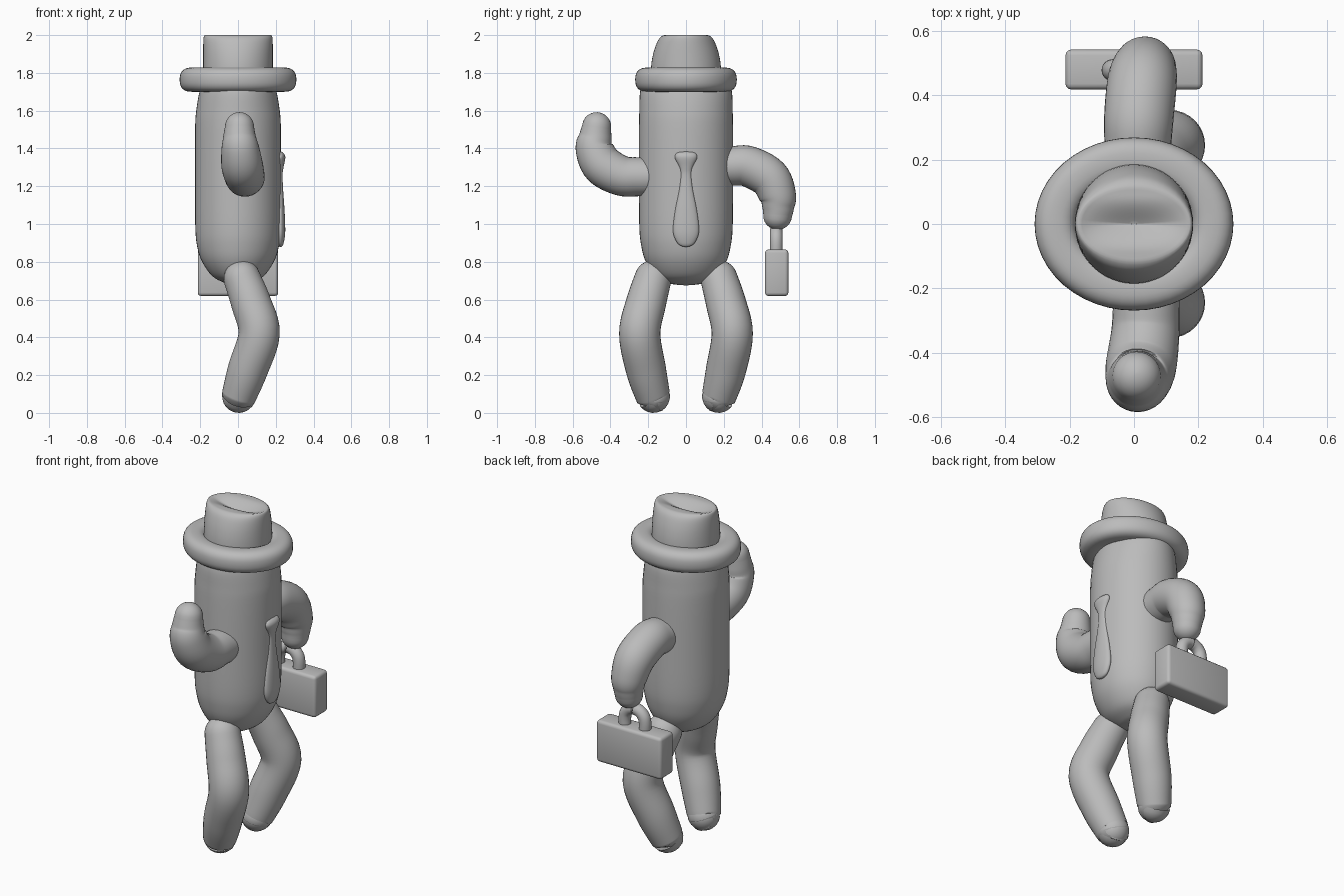
import bpy, bmesh, math
from mathutils import Vector

if "Cube" in bpy.data.objects:
    bpy.data.objects.remove(bpy.data.objects["Cube"])

grey = bpy.data.materials.new("plain grey")
grey.diffuse_color = (0.5, 0.5, 0.5, 1)
grey.use_nodes = True
grey.node_tree.nodes["Principled BSDF"].inputs["Base Color"].default_value = grey.diffuse_color
N = 48


def finish(bm, name, angle=60):
    bmesh.ops.recalc_face_normals(bm, faces=bm.faces)
    me = bpy.data.meshes.new(name)
    bm.to_mesh(me)
    bm.free()
    ob = bpy.data.objects.new(name, me)
    bpy.context.collection.objects.link(ob)
    me.materials.append(grey)
    bpy.ops.object.select_all(action='DESELECT')
    ob.select_set(True)
    bpy.context.view_layer.objects.active = ob
    bpy.ops.object.shade_smooth_by_angle(angle=math.radians(angle))
    return ob


def loft(name, rings, closed=False):
    """Skin a list of point rings; closed joins last to first, else the ends are capped."""
    bm = bmesh.new()
    vs = [[bm.verts.new(p) for p in r] for r in rings]
    n = len(vs[0])
    pairs = list(zip(vs, vs[1:])) + ([(vs[-1], vs[0])] if closed else [])
    for a, b in pairs:
        for i in range(n):
            j = (i + 1) % n
            bm.faces.new((a[i], a[j], b[j], b[i]))
    if not closed:
        bm.faces.new(vs[0])
        bm.faces.new(vs[-1])
    return finish(bm, name)


def smooth(points, steps=6):
    """Catmull-Rom interpolation of tuples of any length."""
    p = [Vector(q) for q in points]
    p = [2 * p[0] - p[1]] + p + [2 * p[-1] - p[-2]]
    out = []
    for a, b, c, d in zip(p, p[1:], p[2:], p[3:]):
        for s in range(steps):
            t = s / steps
            out.append(0.5 * (2 * b + (c - a) * t + (2 * a - 5 * b + 4 * c - d) * t * t
                              + (3 * b - a - 3 * c + d) * t ** 3))
    return out + [p[-2]]


def ellipse(rx, ry, z, cx=0):
    return [Vector((cx + rx * math.cos(2 * math.pi * i / N),
                    ry * math.sin(2 * math.pi * i / N), z)) for i in range(N)]


def tube(name, points):
    """Round-ended limb through (x, y, z, radius) points."""
    path = smooth(points)
    c = [q.to_3d() for q in path]
    r = [q[3] for q in path]
    t0, t1 = (c[1] - c[0]).normalized(), (c[-1] - c[-2]).normalized()
    arc = [math.radians(a) for a in (88, 75, 60, 45, 30, 15)]
    stations = [(c[0] - t0 * r[0] * math.sin(a), r[0] * math.cos(a), t0) for a in arc]
    for i in range(len(c)):
        t = (c[min(i + 1, len(c) - 1)] - c[max(i - 1, 0)]).normalized()
        stations.append((c[i], r[i], t))
    stations += [(c[-1] + t1 * r[-1] * math.sin(a), r[-1] * math.cos(a), t1) for a in reversed(arc)]
    rings = []
    for p, rad, t in stations:
        u = (Vector((1, 0, 0)) - t * t.x).normalized()
        v = t.cross(u)
        rings.append([p + rad * (u * math.cos(2 * math.pi * i / 32) + v * math.sin(2 * math.pi * i / 32))
                      for i in range(32)])
    return loft(name, rings)


# Body: long rounded oval column, (z, half x, half y)
body = [(.675, .004, .004), (.68, .04, .06), (.69, .075, .105), (.725, .137, .165), (.80, .19, .213),
        (.88, .216, .236), (.98, .226, .247), (1.2, .227, .249), (1.5, .227, .249), (1.6, .221, .247),
        (1.7, .204, .243), (1.77, .18, .22)]
loft("body", [ellipse(rx, ry, z) for z, rx, ry in smooth(body, 4)])

# Hat brim: thick oval roll with a squarish section
brim = []
for k in range(32):
    a = 2 * math.pi * k / 32
    ca, sa = math.cos(a), math.sin(a)
    w = .065 * math.copysign(abs(ca) ** .8, ca)
    h = .064 * math.copysign(abs(sa) ** .8, sa)
    brim.append(ellipse(.244 + w, .204 + w, 1.764 + h))
loft("hat_brim", brim, closed=True)

# Hat crown: wedge-shaped towards the top, with a creased dent along x
crown = [(1.72, .184, .186), (1.83, .184, .185), (1.9, .184, .174), (1.95, .184, .158),
         (1.98, .183, .143), (1.995, .18, .127), (2.0, .174, .115)]
rings = [ellipse(rx, ry, z) for z, rx, ry in smooth(crown, 3)]
for s in (.93, .86, .78, .7, .6, .5, .4, .3, .2, .1, .01):
    ring = ellipse(.174 * s, .115 * s, 2.0)
    for p in ring:
        f = max(0, 1 - (p.x / .172) ** 2)
        d = max(0, 1 - abs(p.y) / .085)
        p.z -= .04 * f * d * d * (3 - 2 * d) ** .5
    rings.append(ring)
loft("hat_crown", rings)

# Arms: one raised, one hanging down to the case
tube("raised_arm", [(.04, -.15, 1.25, .1), (.038, -.25, 1.25, .103), (.035, -.34, 1.255, .106),
                    (.022, -.44, 1.31, .11), (.012, -.485, 1.40, .1), (.008, -.48, 1.46, .087),
                    (.008, -.473, 1.515, .077)])
tube("lowered_arm", [(.01, .15, 1.30, .1), (.012, .25, 1.307, .104), (.015, .33, 1.305, .108),
                     (.025, .44, 1.245, .108), (.033, .485, 1.15, .098), (.035, .488, 1.09, .085),
                     (.035, .485, 1.045, .076)])

# Legs: mirrored, knees bent forwards and outwards
for side, name in ((1, "left_leg"), (-1, "right_leg")):
    tube(name, [(.022, side * .175, .71, .098), (.07, side * .212, .58, .106), (.112, side * .245, .42, .109),
                (.052, side * .212, .23, .106), (.008, side * .178, .1, .093), (.004, side * .173, .088, .088)])

# Necktie: slim flattened strip on the +x side, (z, half width, half thickness)
tie = [(.879, .004, .004), (.884, .026, .011), (.90, .046, .018), (.94, .065, .025), (.99, .068, .026),
       (1.08, .056, .022), (1.18, .036, .015), (1.26, .027, .012), (1.30, .034, .017), (1.345, .057, .026),
       (1.365, .057, .024), (1.378, .044, .014), (1.383, .01, .004)]
loft("necktie", [ellipse(max(t, .003), max(w, .003), z, .224) for z, w, t in smooth(tie, 4)])

# Case: bevelled box
bm = bmesh.new()
bmesh.ops.create_cube(bm, size=1)
for v in bm.verts:
    v.co = Vector((v.co.x * .426, .48 + v.co.y * .124, .742 + v.co.z * .246))
bmesh.ops.bevel(bm, geom=bm.edges[:], offset=.018, segments=3, profile=.5, affect='EDGES')
finish(bm, "case", 35)

# Case handle: arch of round bar
handle = [(-.066, .478, .85, .034), (-.066, .478, .90, .034)]
handle += [(-.066 * math.cos(math.radians(a)), .478, .90 + .066 * math.sin(math.radians(a)), .034)
           for a in (30, 60, 90, 120, 150, 180)]
handle += [(.066, .478, .85, .034)]
tube("case_handle", handle)
